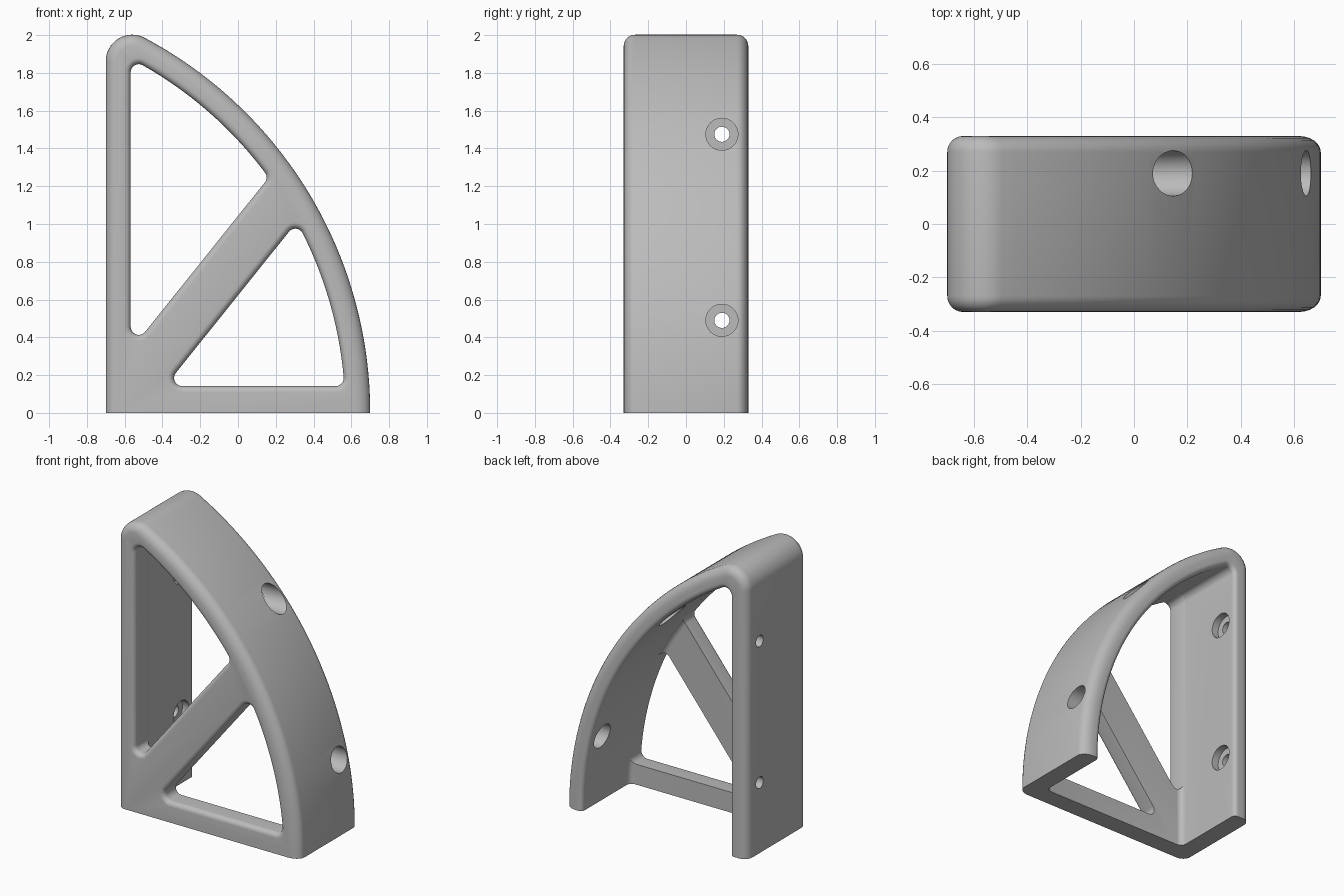
import bpy, bmesh, math
from mathutils import Vector

if "Cube" in bpy.data.objects:
    bpy.data.objects.remove(bpy.data.objects["Cube"])

# Overall sizes
CX, R_OUT, WALL = -1.548, 2.248, 0.13     # big arc centre (z = 0), radius, wall thickness
R_IN, X_IN = R_OUT - WALL, -0.57          # inner faces of curved and straight walls
Y0, Y1, PLATE = -0.33, 0.33, 0.13         # front, back, front plate thickness
RC = 0.045                                # window corner radius
TH = math.radians(51.3)                   # brace angle
N = Vector((math.sin(TH), -math.cos(TH)))
D = Vector((math.cos(TH), math.sin(TH)))
PI = math.pi


def outline(chain, off, flare):
    """Outline as a chain of arcs (cx, cz, radius, angle from, angle to), grown by off."""
    pts = []
    for cx, cz, r, a0, a1 in chain:
        n = max(3, int(abs(a1 - a0) * (10 if r < 1 else 40)))
        for i in range(n + 1):
            a = a0 + (a1 - a0) * i / n
            rr = r + off * (1 + flare * max(0.0, math.cos(a)))
            p = Vector((cx + rr * math.cos(a), cz + rr * math.sin(a)))
            pts.append(p)
    return pts


def loft(name, chain, stations, flare=0.0):
    """Solid through outlines at (y, offset) stations."""
    bm = bmesh.new()
    rings = [[bm.verts.new((p.x, y, p.y)) for p in outline(chain, off, flare)]
             for y, off in stations]
    n = len(rings[0])
    for a, b in zip(rings, rings[1:]):
        for i in range(n):
            j = (i + 1) % n
            bm.faces.new((a[i], a[j], b[j], b[i]))
    bm.faces.new(rings[0])
    bm.faces.new(rings[-1])
    bmesh.ops.remove_doubles(bm, verts=bm.verts, dist=1e-5)
    bmesh.ops.recalc_face_normals(bm, faces=bm.faces)
    me = bpy.data.meshes.new(name)
    bm.to_mesh(me)
    bm.free()
    ob = bpy.data.objects.new(name, me)
    bpy.context.collection.objects.link(ob)
    return ob


def quarter(r, steps=6):
    """(distance along y, inset) samples of a rounded edge, from the end face inward."""
    for i in range(steps + 1):
        t = i / steps * PI / 2
        yield r * (1 - math.cos(t)), r * (1 - math.sin(t))


def wall_chain(x_left, r_big, r_top):
    """Quarter-arch outline with a rounded top, running below the ground."""
    cx = x_left + r_top
    cz = math.sqrt((r_big - r_top) ** 2 - (cx - CX) ** 2)
    phi = math.atan2(cz, cx - CX)
    return [(cx, -0.3, r_top, PI * 1.5, PI),
            (cx, cz, r_top, PI, phi),
            (CX, 0, r_big, phi, 0),
            (CX + r_big - r_top, -0.3, r_top, 0, -PI / 2)]


def brace_hit(c):
    """Where the line N.p = c meets the inset inner arc, and its angle there."""
    rel, rho = N * c - Vector((CX, 0)), R_IN - RC
    b = rel.dot(D)
    t = -b + math.sqrt(b * b - rel.length_squared + rho * rho)
    p = N * c + D * t
    return p, math.atan2(p.y, p.x - CX)


# Solid body with rounded front and back rims
r = 0.06
front = [(Y0 + d, -o) for d, o in quarter(r)]
back = [(Y1 - d, -o) for d, o in quarter(r)][::-1]
body = loft("bracket", wall_chain(-0.7, R_OUT, 0.14), front + back, flare=0.4)

# Cavity open to the back, filleted at the plate, flared at the back rim
yp = Y0 + PLATE
stations = [(yp + d, -o) for d, o in quarter(0.04)]
stations += [(Y1 - d, o) for d, o in quarter(0.03)][::-1] + [(Y1 + 0.1, 0.03)]
cutters = [loft("cavity", wall_chain(X_IN, R_IN, RC), stations)]

# Two windows in the front plate, either side of the brace
ca, cb = -0.650 - RC, -0.391 + RC
xa = X_IN + RC
za = (N.x * xa - ca) / -N.y
ztop = math.sqrt((R_IN - RC) ** 2 - (xa - CX) ** 2)
phit = math.atan2(ztop, xa - CX)
pb, phib = brace_hit(ca)
upper = [(xa, za, RC, PI, TH + 1.5 * PI),
         (pb.x, pb.y, RC, TH - PI / 2, phib),
         (CX, 0, R_IN, phib, phit),
         (xa, ztop, RC, phit, PI)]
zd = 0.14 + RC
xd = (cb - N.y * zd) / N.x
xe = CX + math.sqrt((R_IN - RC) ** 2 - zd * zd)
phie = math.atan2(zd, xe - CX)
pf, phif = brace_hit(cb)
lower = [(xd, zd, RC, TH + PI / 2, 1.5 * PI),
         (xe, zd, RC, -PI / 2, phie),
         (CX, 0, R_IN, phie, phif),
         (pf.x, pf.y, RC, phif, TH + PI / 2)]
rim = [(Y0 - 0.05, 0.031)] + [(Y0 + d, o - 0.002) for d, o in quarter(0.033)]
for name, chain in (("upper_window", upper), ("lower_window", lower)):
    cutters.append(loft(name, chain, rim + [(yp + 0.06, -0.002)]))

# Screw holes with counterbores, and access holes through the curved wall
for z in (0.49, 1.475):
    for name, rad, x0, x1 in (("screw_hole", 0.04, -0.9, -0.3), ("access_hole", 0.085, -0.62, 1.0)):
        bpy.ops.mesh.primitive_cylinder_add(vertices=40, radius=rad, depth=x1 - x0,
                                            location=((x0 + x1) / 2, 0.19, z),
                                            rotation=(0, PI / 2, 0))
        bpy.context.object.name = name
        cutters.append(bpy.context.object)

# Flat underside
bpy.ops.mesh.primitive_cube_add(size=2, location=(0, 0, -1))
bpy.context.object.name = "ground_cut"
cutters.append(bpy.context.object)

# Cut everything out of the body
bpy.ops.object.select_all(action='DESELECT')
bpy.context.view_layer.objects.active = body
body.select_set(True)
for c in cutters:
    c.hide_render = True
    m = body.modifiers.new(c.name, 'BOOLEAN')
    m.operation, m.solver, m.object = 'DIFFERENCE', 'EXACT', c
    bpy.ops.object.modifier_apply(modifier=m.name)
for c in cutters:
    bpy.data.objects.remove(c)

# One grey finish
grey = bpy.data.materials.new("grey")
grey.diffuse_color = (0.5, 0.5, 0.5, 1)
grey.use_nodes = True
grey.node_tree.nodes["Principled BSDF"].inputs["Base Color"].default_value = grey.diffuse_color
body.data.materials.clear()
body.data.materials.append(grey)
for p in body.data.polygons:
    p.material_index = 0
bpy.ops.object.shade_smooth_by_angle(angle=math.radians(30))
